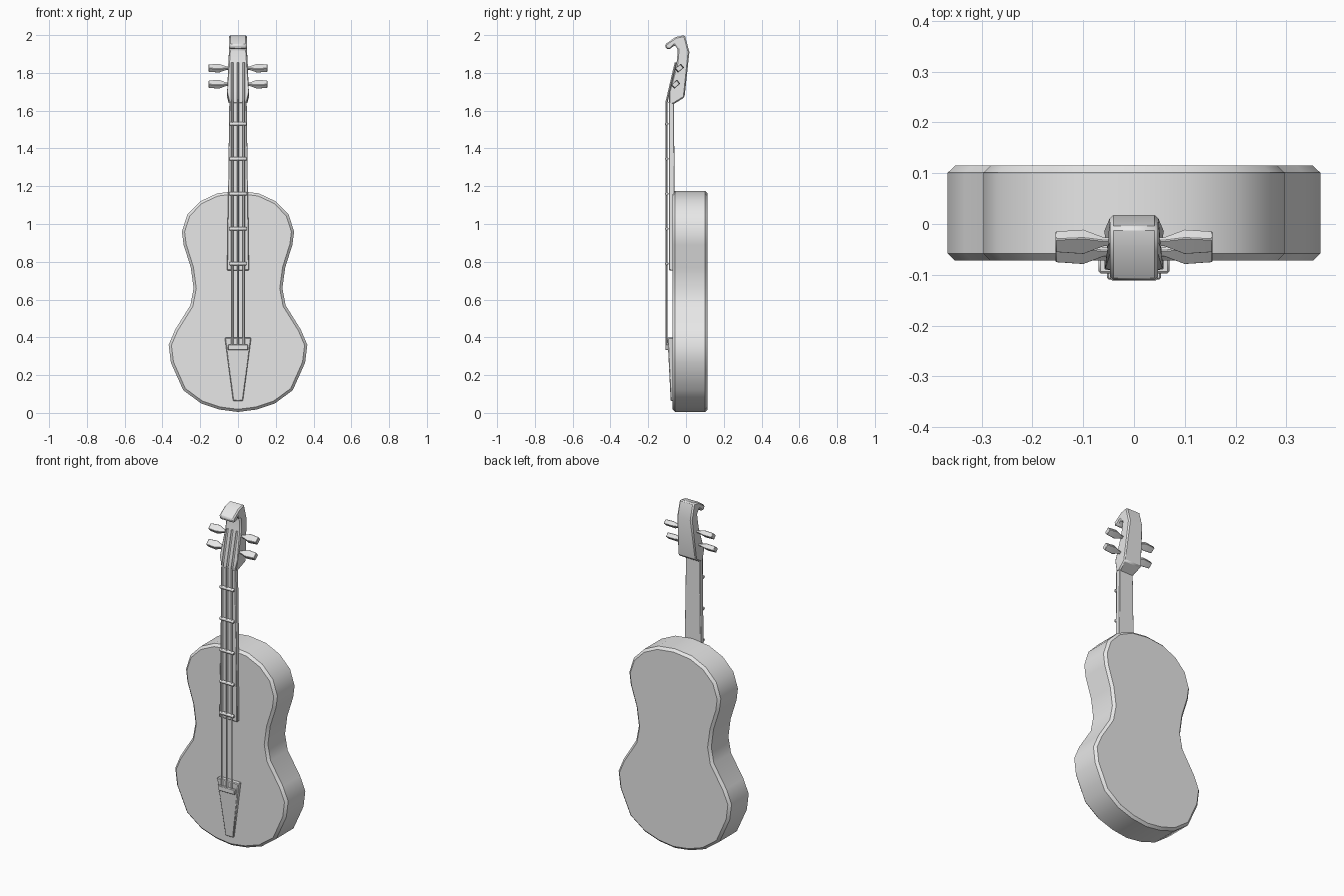
import bpy, bmesh
from math import radians
from mathutils import Matrix, Vector

cube = bpy.data.objects.get("Cube")
if cube:
    bpy.data.objects.remove(cube, do_unlink=True)

grey = bpy.data.materials.new("plain_grey")
grey.use_nodes = True
grey.diffuse_color = (0.8, 0.8, 0.8, 1)
grey.node_tree.nodes["Principled BSDF"].inputs["Base Color"].default_value = (0.8, 0.8, 0.8, 1)


def finish(name, bm, bevel=0, angle=30):
    bmesh.ops.recalc_face_normals(bm, faces=bm.faces)
    mesh = bpy.data.meshes.new(name)
    bm.to_mesh(mesh)
    bm.free()
    obj = bpy.data.objects.new(name, mesh)
    bpy.context.collection.objects.link(obj)
    mesh.materials.append(grey)
    if bevel:
        mod = obj.modifiers.new("soft_edges", "BEVEL")
        mod.width = bevel
        mod.segments = 1
        mod.limit_method = "ANGLE"
        mod.angle_limit = radians(40)
    bpy.ops.object.select_all(action="DESELECT")
    obj.select_set(True)
    bpy.context.view_layer.objects.active = obj
    bpy.ops.object.shade_smooth_by_angle(angle=radians(angle))
    return obj


def loft(name, rings, bevel=0, angle=30):
    """Join matching rings of points and cap both ends."""
    bm = bmesh.new()
    loops = [[bm.verts.new(p) for p in ring] for ring in rings]
    n = len(loops[0])
    for a, b in zip(loops, loops[1:]):
        for i in range(n):
            j = (i + 1) % n
            bm.faces.new((a[i], a[j], b[j], b[i]))
    bm.faces.new(loops[0])
    bm.faces.new(loops[-1])
    return finish(name, bm, bevel, angle)


def slab(half_width, front, back, z):
    """A level rectangular ring."""
    w = half_width
    return [(-w, front, z), (w, front, z), (w, back, z), (-w, back, z)]


# Waisted body: half outline mirrored, then extruded front to back
half = [(0.1, 0.018), (0.195, 0.05), (0.29, 0.12), (0.355, 0.265), (0.367, 0.36),
        (0.333, 0.44), (0.252, 0.57), (0.235, 0.66), (0.25, 0.77), (0.288, 0.89),
        (0.297, 0.96), (0.268, 1.05), (0.2, 1.12), (0.11, 1.162)]
outline = [(0, 0.005)] + half + [(0, 1.175)] + [(-x, z) for x, z in reversed(half)]
loft("body", [[(x, y, z) for x, z in outline] for y in (-0.072, 0.115)], 0.014, 50)

# Neck with fingerboard running over the body
loft("neck", [slab(0.058, -0.091, -0.06, 0.755), slab(0.046, -0.091, -0.063, 1.65)], 0.003)

# Headstock: side profile with a hooked top, wider near the neck
profile = [(-0.092, 1.635), (-0.065, 1.635), (-0.008, 1.67), (0.018, 1.91),
           (-0.006, 2.0), (-0.055, 1.99), (-0.112, 1.95), (-0.105, 1.926),
           (-0.083, 1.926), (-0.06, 1.948), (-0.043, 1.925), (-0.05, 1.85), (-0.088, 1.7)]


def head_width(z):
    if z < 1.68:
        return 0.047 + 0.018 * (z - 1.635) / 0.045
    return max(0.047, 0.065 - 0.018 * (z - 1.68) / 0.23)


loft("headstock", [[(s * head_width(z), y, z) for y, z in profile] for s in (-1, 1)], 0.007)

# Tuning pegs: slim shaft flaring into a tilted rectangular grip
stations = [(0.035, 0.008, 0.006), (0.06, 0.008, 0.006), (0.1, 0.021, 0.014),
            (0.155, 0.017, 0.013)]
tilt = Matrix.Rotation(radians(40), 3, "X")
for level, y, z in (("upper", -0.035, 1.825), ("lower", -0.055, 1.74)):
    for side, s in (("left", 1), ("right", -1)):
        rings = []
        for x, a, b in stations:
            corners = [(-a, -b), (a, -b), (a, b), (-a, b)]
            rings.append([tilt @ Vector((s * x, p, q)) + Vector((0, y, z)) for p, q in corners])
        loft(f"{level}_{side}_peg", rings, 0.002)

# Frets: thin rounded bars, evenly spaced
for i in range(5):
    bm = bmesh.new()
    place = Matrix.Translation((0, -0.102, 0.79 + i * 0.185)) @ Matrix.Rotation(radians(90), 4, "Y")
    bmesh.ops.create_cone(bm, cap_ends=True, segments=8, radius1=0.01, radius2=0.01,
                          depth=0.092, matrix=place)
    finish(f"fret_{i + 1}", bm, 0.003, 50)

# Strings: straight along the neck, then leaning back over the headstock
for name, x in (("left", 0.031), ("middle", 0), ("right", -0.031)):
    rings = []
    for y, z in ((-0.103, 0.345), (-0.103, 1.645), (-0.054, 1.855)):
        rings.append([(x + dx, y + dy, z) for dx, dy in
                      ((-0.006, 0), (0, -0.006), (0.006, 0), (0, 0.006))])
    loft(f"{name}_string", rings, 0, 50)

# Tapered tailpiece and the bridge bar on it
loft("tailpiece", [slab(0.026, -0.081, -0.065, 0.063), slab(0.07, -0.098, -0.065, 0.398)], 0.004)
loft("bridge", [slab(0.053, -0.109, -0.085, 0.332), slab(0.053, -0.109, -0.085, 0.362)], 0.003)
